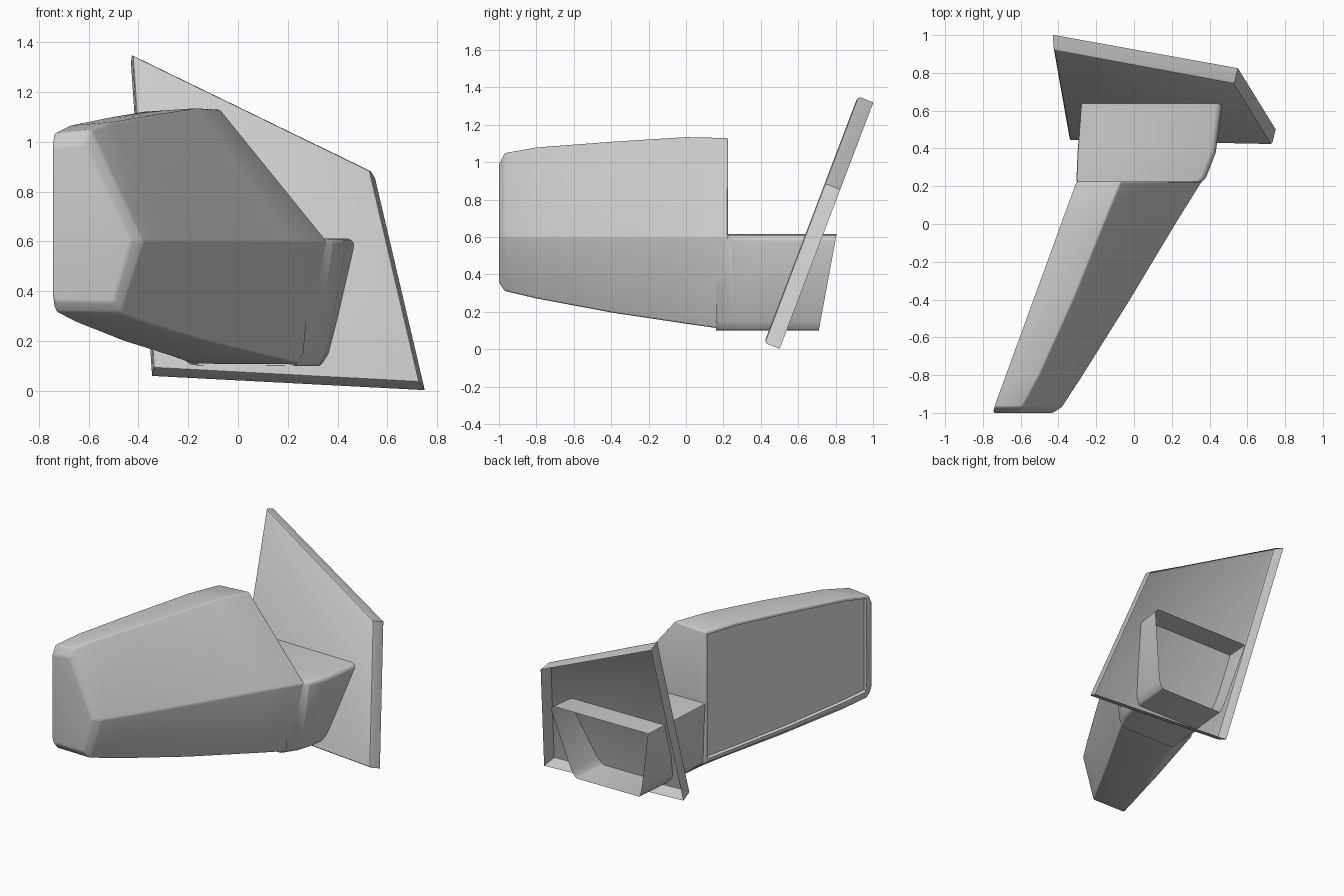
import bpy, bmesh, math
from mathutils import Vector

if "Cube" in bpy.data.objects:
    bpy.data.objects.remove(bpy.data.objects["Cube"])

grey = bpy.data.materials.new("plain_grey")
grey.use_nodes = True
COLOUR = (0.6, 0.6, 0.6, 1)
grey.diffuse_color = COLOUR
grey.node_tree.nodes["Principled BSDF"].inputs["Base Color"].default_value = COLOUR


def loft(rings, cap_start=False, cap_end=False):
    """Skin a list of rings with equal point counts."""
    bm = bmesh.new()
    loops = [[bm.verts.new(p) for p in ring] for ring in rings]
    for a, b in zip(loops, loops[1:]):
        for i in range(len(a)):
            j = (i + 1) % len(a)
            bm.faces.new((a[i], a[j], b[j], b[i]))
    if cap_start:
        bm.faces.new(loops[0])
    if cap_end:
        bm.faces.new(loops[-1])
    bmesh.ops.recalc_face_normals(bm, faces=bm.faces)
    return bm


def round_edges(bm, width, angle, segments=3, keep=lambda e: True):
    edges = [e for e in bm.edges if len(e.link_faces) == 2
             and e.calc_face_angle(0) > math.radians(angle) and keep(e)]
    bmesh.ops.bevel(bm, geom=edges, offset=width, segments=segments,
                    profile=0.5, affect='EDGES', clamp_overlap=True)


def finish(bm, name):
    mesh = bpy.data.meshes.new(name)
    bm.to_mesh(mesh)
    bm.free()
    mesh.materials.append(grey)
    obj = bpy.data.objects.new(name, mesh)
    bpy.context.collection.objects.link(obj)
    bpy.ops.object.select_all(action='DESELECT')
    obj.select_set(True)
    bpy.context.view_layer.objects.active = obj
    bpy.ops.object.shade_smooth_by_angle(angle=math.radians(35))
    return obj


# Mirror housing: y, glass x, lower x, bottom front x, ridge x, top front x, bottom z, top z
stations = [
    (-1.0, -.745, -.73, -.50, -.43, -.61, .36, .99),
    (-.97, -.74, -.73, -.47, -.38, -.59, .315, 1.05),
    (-.8, -.678, -.65, -.36, -.27, -.50, .275, 1.08),
    (-.4, -.532, -.46, -.11, -.02, -.32, .20, 1.11),
    (0, -.386, -.27, .14, .22, -.16, .14, 1.135),
    (.225, -.304, -.18, .28, .36, -.07, .108, 1.13),
]
rings = []
for y, glass, low, bottom, ridge, top, z0, z1 in stations:
    rise = .03 + .06 * (y + 1) / 1.2
    rings.append([(glass, y, z0 + rise), (low, y, z0), (bottom, y, z0 - .003),
                  (ridge, y, .6), (top, y, z1), (glass, y, z1 - .015)])
housing = loft(rings, True, True)
round_edges(housing, .03, 20)

# Recessed glass panel on the flat side of the housing
housing.normal_update()
facing = Vector((-1.2, .438, 0)).normalized()
panel = [f for f in housing.faces if f.normal.dot(facing) > .9995 and f.calc_area() > .02]
bmesh.ops.inset_region(housing, faces=panel, thickness=.012, use_even_offset=True)
bmesh.ops.inset_region(housing, faces=panel, thickness=.006, depth=-.02, use_even_offset=True)
finish(housing, "mirror_housing")

# Hollow arm: y at bottom, y at top, left top x, left low x, bottom left x, bottom right x, top right x
arm_rings = []
for y0, y1, a, b, c, d, e in [
        (.16, .16, -.30, -.29, -.19, .23, .30),
        (.25, .25, -.305, -.29, -.18, .29, .385),
        (.37, .38, -.30, -.26, -.17, .325, .435),
        (.71, .805, -.27, -.17, -.14, .355, .49)]:
    outline = [(a, .617), (b, .2), (c, .103), (d, .1), (d + .03, .15), (e, .59), (e - .02, .612)]
    arm_rings.append([(x, y0 + (y1 - y0) * (z - .1) / .515, z) for x, z in outline])
arm = loft(arm_rings)
round_edges(arm, .012, 40, 2)
finish(arm, "support_arm")

# Mounting plate: leaning shell, open at the back
back = [Vector((x, .5 + .38 * z, z)) for x, z in [(-.43, 1.32), (.55, .855), (.75, .003), (-.345, .06)]]
shift = Vector((0, -.083, .032))
front = [p + shift + Vector((-.02 if p.x > 0 else .005, 0, 0)) for p in back]
plate = loft([back, front], cap_end=True)
round_edges(plate, .015, 40, 2, lambda e: all(f.calc_area() > 0 for f in e.link_faces)
            and any(len(f.verts) == 4 and f.calc_area() > .5 for f in e.link_faces))
finish(plate, "mounting_plate")
